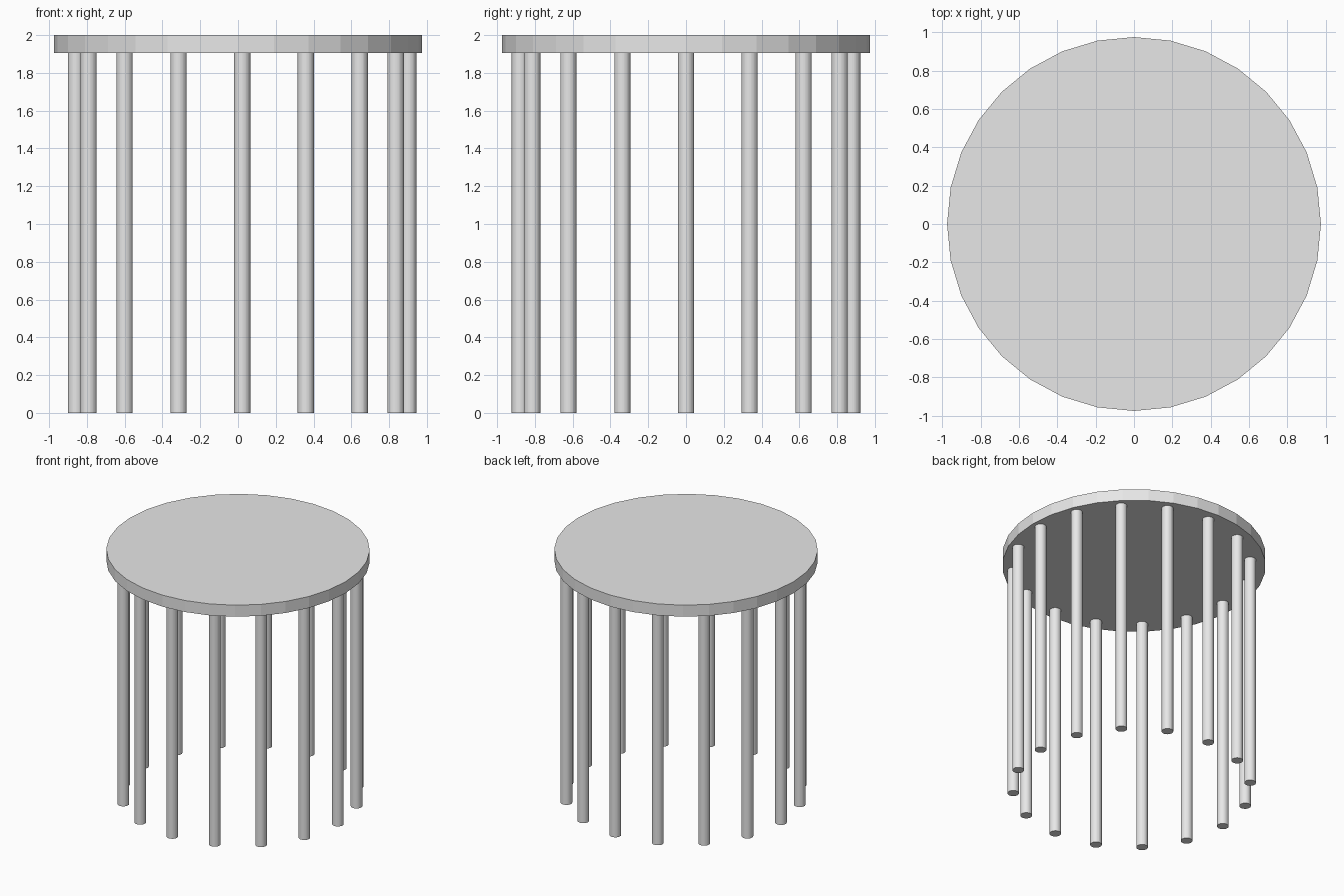
import bpy
from math import cos, sin, tau

cube = bpy.data.objects.get("Cube")
if cube:
    bpy.data.objects.remove(cube, do_unlink=True)

HEIGHT = 2.0
TOP_BOTTOM = 1.906
TOP_RADIUS = 0.975
LEG_RADIUS = 0.043
LEG_RING = 0.88
LEG_SHIFT = 0.022
LEGS = 16

grey = bpy.data.materials.new("light_grey")
grey.use_nodes = True
colour = (0.8, 0.8, 0.8, 1)
grey.diffuse_color = colour
grey.node_tree.nodes["Principled BSDF"].inputs["Base Color"].default_value = colour


def cylinder(name, radius, x, y, low, high):
    bpy.ops.mesh.primitive_cylinder_add(
        vertices=32, radius=radius, depth=high - low,
        location=(x, y, (low + high) / 2))
    obj = bpy.context.object
    obj.name = name
    obj.data.materials.append(grey)
    return obj


# Round faceted top
cylinder("table_top", TOP_RADIUS, 0, 0, TOP_BOTTOM, HEIGHT)

# Ring of legs, set slightly off centre under the top
for i in range(LEGS):
    a = tau * i / LEGS
    cylinder(f"leg_{i + 1}", LEG_RADIUS,
             LEG_SHIFT + LEG_RING * cos(a), LEG_RING * sin(a), 0, TOP_BOTTOM)
